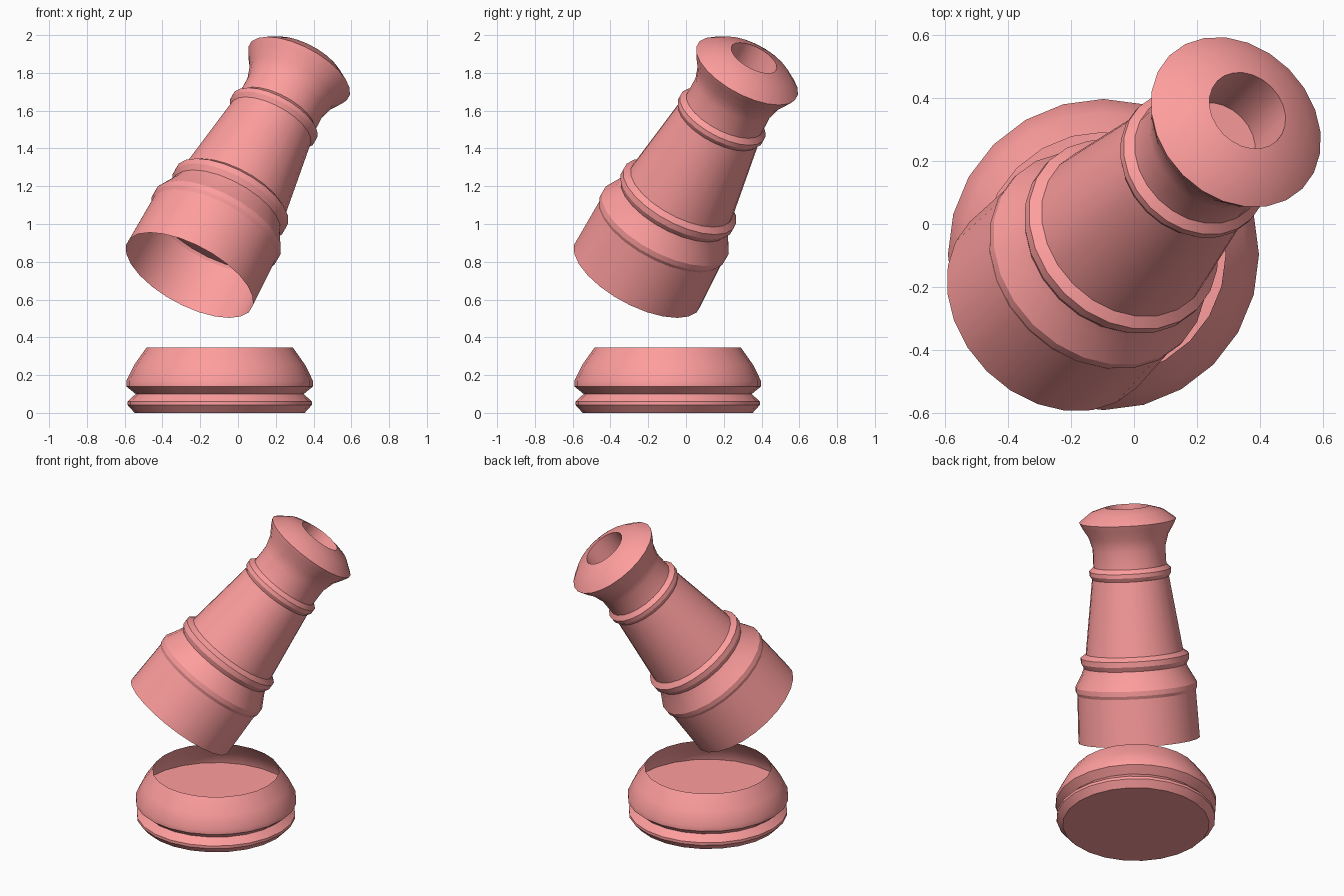
import bpy, bmesh, math
from mathutils import Matrix, Vector

if "Cube" in bpy.data.objects:
    bpy.data.objects.remove(bpy.data.objects["Cube"])

SIDES = 24
pink = bpy.data.materials.new("pink")
pink.diffuse_color = (1.0, 0.34, 0.34, 1)
pink.use_nodes = True
pink.node_tree.nodes["Principled BSDF"].inputs["Base Color"].default_value = pink.diffuse_color


def lathe(name, profile, matrix, cap_start=False, cap_end=False, angle=30):
    """Revolve (radius, height) points around z, then place with matrix."""
    bm = bmesh.new()
    rings = []
    for r, h in profile:
        rings.append([bm.verts.new((r * math.cos(2 * math.pi * i / SIDES),
                                    r * math.sin(2 * math.pi * i / SIDES), h))
                      for i in range(SIDES)])
    for a, b in zip(rings, rings[1:]):
        for i in range(SIDES):
            j = (i + 1) % SIDES
            bm.faces.new((a[i], a[j], b[j], b[i]))
    if cap_start:
        bm.faces.new(rings[0][::-1])
    if cap_end:
        bm.faces.new(rings[-1])
    mesh = bpy.data.meshes.new(name)
    bm.to_mesh(mesh)
    bm.free()
    mesh.transform(matrix)
    mesh.materials.append(pink)
    ob = bpy.data.objects.new(name, mesh)
    bpy.context.collection.objects.link(ob)
    bpy.ops.object.select_all(action='DESELECT')
    ob.select_set(True)
    bpy.context.view_layer.objects.active = ob
    bpy.ops.object.shade_smooth_by_angle(angle=math.radians(angle))
    return ob


# Round foot, hollow above an inner floor
base_at = Matrix.Translation((-0.097, -0.097, 0))
lathe("base", [(0.45, 0), (0.488, 0.042), (0.488, 0.06), (0.445, 0.1),
               (0.494, 0.14), (0.494, 0.17), (0.452, 0.255), (0.388, 0.345)],
      base_at, cap_start=True)
lathe("base_floor", [(0.49, 0.17)], base_at, cap_end=True)

# Leaning upper body, axis tilted toward +x +y
tilt = math.radians(37.2)
s = math.sin(tilt) / math.sqrt(2)
axis = Vector((s, s, math.cos(tilt)))
body_at = (Matrix.Translation((-0.257, -0.257, 0.729))
           @ Vector((0, 0, 1)).rotation_difference(axis).to_matrix().to_4x4())
lathe("barrel", [
    (0.374, 0), (0.365, 0.295), (0.374, 0.315), (0.374, 0.345),  # lower sleeve
    (0.33, 0.425), (0.316, 0.46), (0.333, 0.49), (0.333, 0.523),  # lower ring
    (0.300, 0.547), (0.237, 1.005), (0.252, 1.03), (0.252, 1.055),  # shaft, upper ring
    (0.225, 1.08), (0.224, 1.19), (0.246, 1.265), (0.283, 1.325),   # flared neck
    (0.299, 1.358), (0.225, 1.416), (0.134, 1.444),              # lip
    (0.134, 1.22)], body_at, cap_end=True, angle=22)             # bore
lathe("barrel_inner_cap", [(0.37, 0.318)], body_at, cap_start=True)
